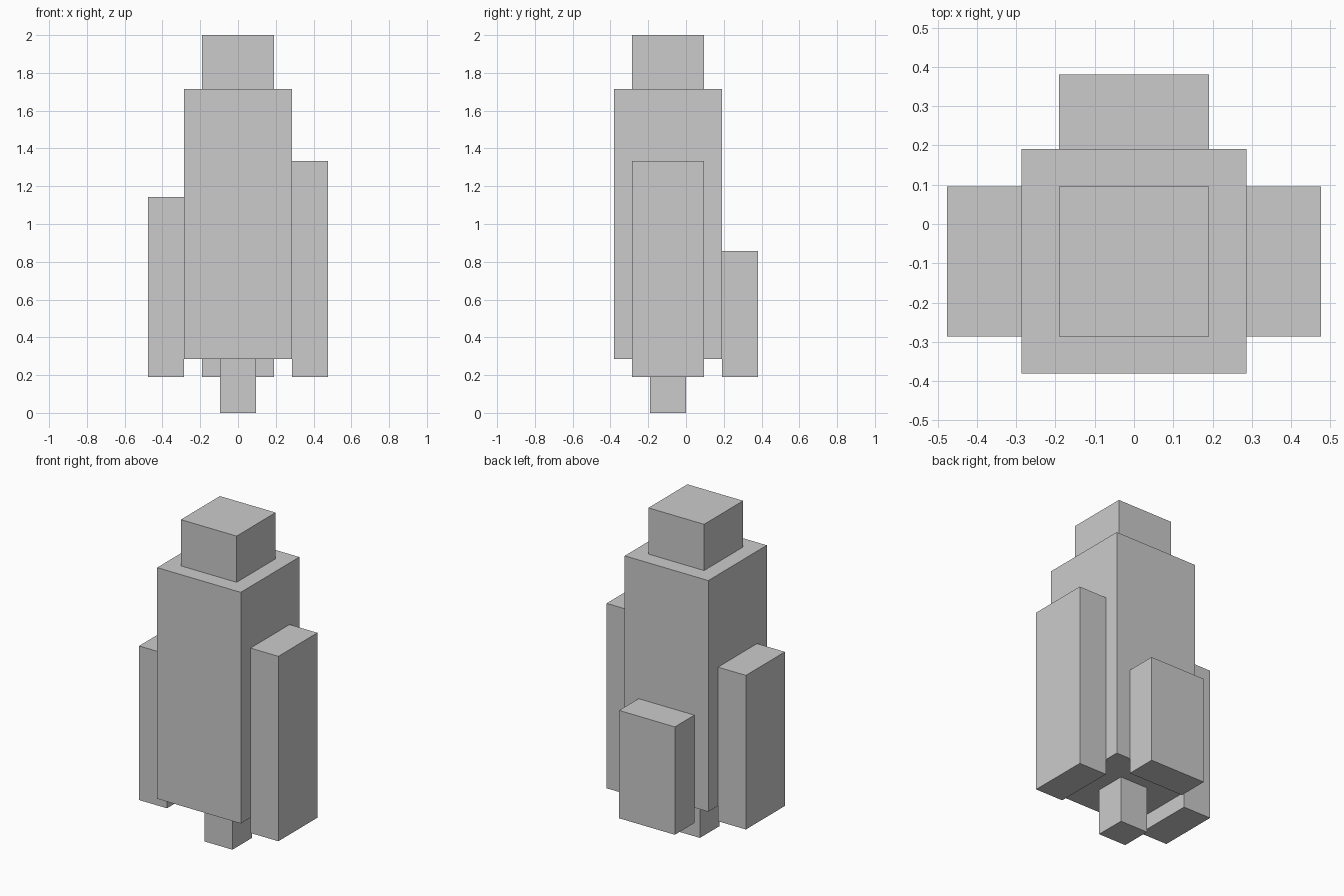
import bpy

if "Cube" in bpy.data.objects:
    bpy.data.objects.remove(bpy.data.objects["Cube"])

U = 2 / 21  # the model sits on a grid 21 units tall


def box(name, x, y, z):
    """Add a box from (min, max) grid ranges on each axis."""
    ranges = (x, y, z)
    bpy.ops.mesh.primitive_cube_add(size=1, location=[(a + b) / 2 * U for a, b in ranges])
    obj = bpy.context.object
    obj.name = name
    obj.scale = [(b - a) * U for a, b in ranges]
    bpy.ops.object.transform_apply(location=False, rotation=False, scale=True)
    return obj


# Central column with its cap and foot
box("body", (-3, 3), (-4, 2), (3, 18))
box("top_block", (-2, 2), (-3, 1), (18, 21))
box("bottom_stub", (-1, 1), (-2, 0), (0, 3))

# Slabs attached to the sides and back, each a different height
box("right_slab", (3, 5), (-3, 1), (2, 14))
box("left_slab", (-5, -3), (-3, 1), (2, 12))
box("back_slab", (-2, 2), (2, 4), (2, 9))
